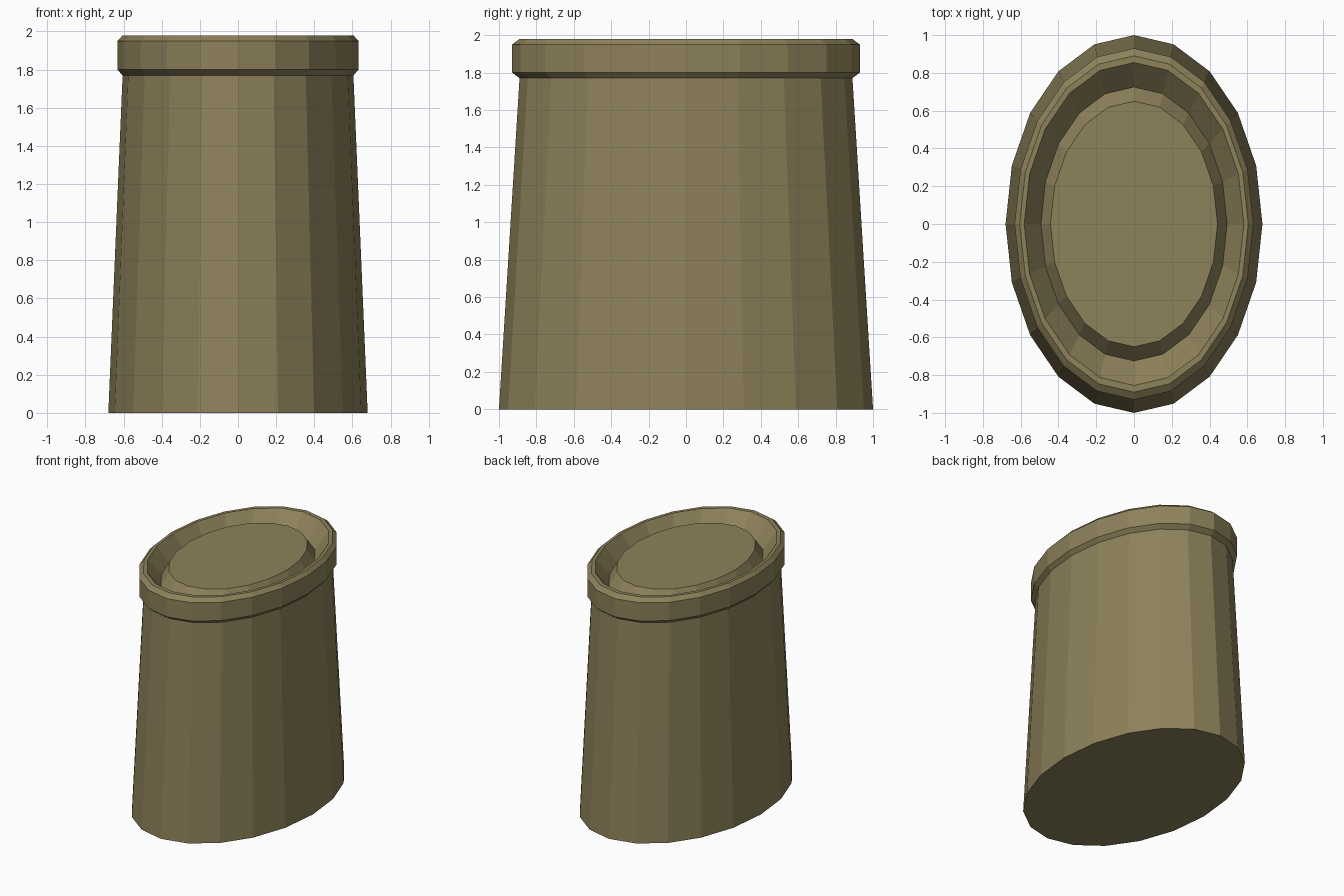
import bpy, bmesh, math

if "Cube" in bpy.data.objects:
    bpy.data.objects.remove(bpy.data.objects["Cube"])

SIDES = 20
ASPECT = 0.68  # x radius relative to y radius

mat = bpy.data.materials.new("khaki")
mat.diffuse_color = (0.27, 0.223, 0.104, 1)
mat.use_nodes = True
mat.node_tree.nodes["Principled BSDF"].inputs["Base Color"].default_value = mat.diffuse_color

# (y radius, z) from base up over the rim, into the groove and onto the lid disc
profile = [(1.0, 0), (0.89, 1.77), (0.93, 1.80), (0.93, 1.95), (0.89, 1.98),
           (0.855, 1.98), (0.725, 1.85), (0.65, 1.945)]

bm = bmesh.new()
rings = []
for r, z in profile:
    rings.append([bm.verts.new((ASPECT * r * math.cos(2 * math.pi * i / SIDES),
                                r * math.sin(2 * math.pi * i / SIDES), z))
                  for i in range(SIDES)])

# walls between rings
for a, b in zip(rings, rings[1:]):
    for i in range(SIDES):
        j = (i + 1) % SIDES
        bm.faces.new((a[i], a[j], b[j], b[i]))

# floor and lid
bm.faces.new(list(reversed(rings[0])))
bm.faces.new(rings[-1])

mesh = bpy.data.meshes.new("oval_canister")
bm.to_mesh(mesh)
bm.free()
mesh.materials.append(mat)
obj = bpy.data.objects.new("oval_canister", mesh)
bpy.context.collection.objects.link(obj)
